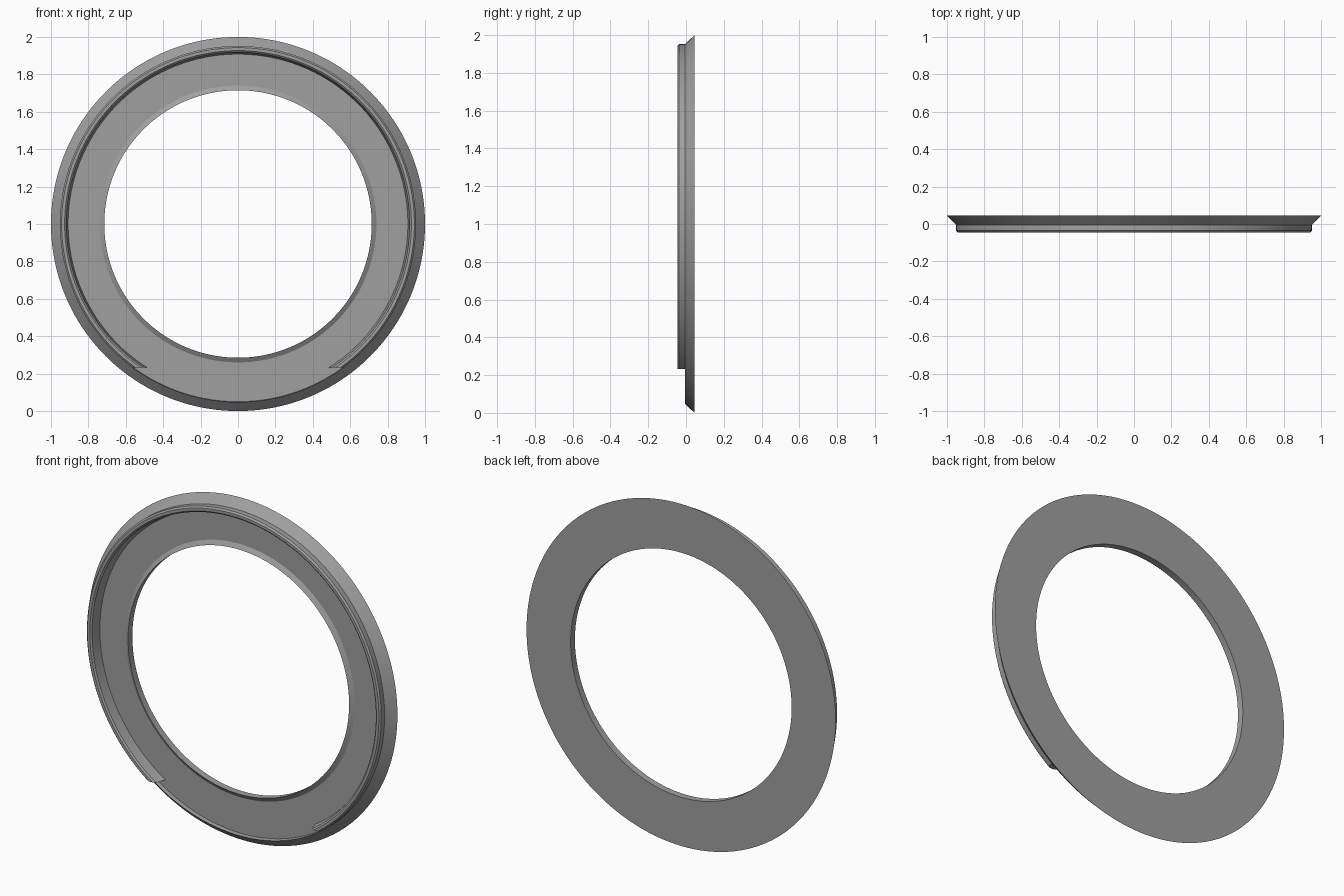
import bpy, bmesh, math
from mathutils import Vector

cube = bpy.data.objects.get("Cube")
if cube:
    bpy.data.objects.remove(cube, do_unlink=True)

SEGMENTS = 160
CENTRE = Vector((0, 0, 1))

grey = bpy.data.materials.new("mid_grey")
grey.use_nodes = True
colour = (0.35, 0.35, 0.35, 1)
grey.diffuse_color = colour
grey.node_tree.nodes["Principled BSDF"].inputs["Base Color"].default_value = colour


def lathe(name, profile, cut_height=None):
    """Turn a closed (radius, y) profile about the front-to-back axis."""
    bm = bmesh.new()
    rings = []
    for i in range(SEGMENTS):
        a = 2 * math.pi * i / SEGMENTS
        rings.append([bm.verts.new(CENTRE + Vector((r * math.sin(a), y, r * math.cos(a))))
                      for r, y in profile])
    n = len(profile)
    for i, ring in enumerate(rings):
        following = rings[(i + 1) % SEGMENTS]
        for j in range(n):
            k = (j + 1) % n
            bm.faces.new((ring[j], ring[k], following[k], following[j]))

    # Trim everything below the cut and cap the open ends
    if cut_height is not None:
        bmesh.ops.bisect_plane(bm, geom=bm.verts[:] + bm.edges[:] + bm.faces[:],
                               plane_co=(0, 0, cut_height), plane_no=(0, 0, 1),
                               clear_inner=True)
        bmesh.ops.holes_fill(bm, edges=[e for e in bm.edges if e.is_boundary], sides=0)

    bmesh.ops.recalc_face_normals(bm, faces=bm.faces[:])
    mesh = bpy.data.meshes.new(name)
    bm.to_mesh(mesh)
    bm.free()
    mesh.materials.append(grey)
    obj = bpy.data.objects.new(name, mesh)
    bpy.context.collection.objects.link(obj)
    bpy.ops.object.select_all(action='DESELECT')
    obj.select_set(True)
    bpy.context.view_layer.objects.active = obj
    bpy.ops.object.shade_smooth_by_angle(angle=math.radians(25))


# Shallow tray ring: flared outer edge, recessed front face, raised rim at the hole
lathe("flared_ring", [(0.715, 0.045), (1.0, 0.045), (0.952, -0.005),
                      (0.950, 0.021), (0.74, 0.021), (0.715, 0.005)])

# Raised front lip standing in the tray, open at the bottom
lathe("front_lip", [(0.952, -0.004), (0.952, -0.036), (0.943, -0.045),
                    (0.927, -0.045), (0.918, -0.037), (0.908, 0.022),
                    (0.950, 0.022)], cut_height=0.232)
